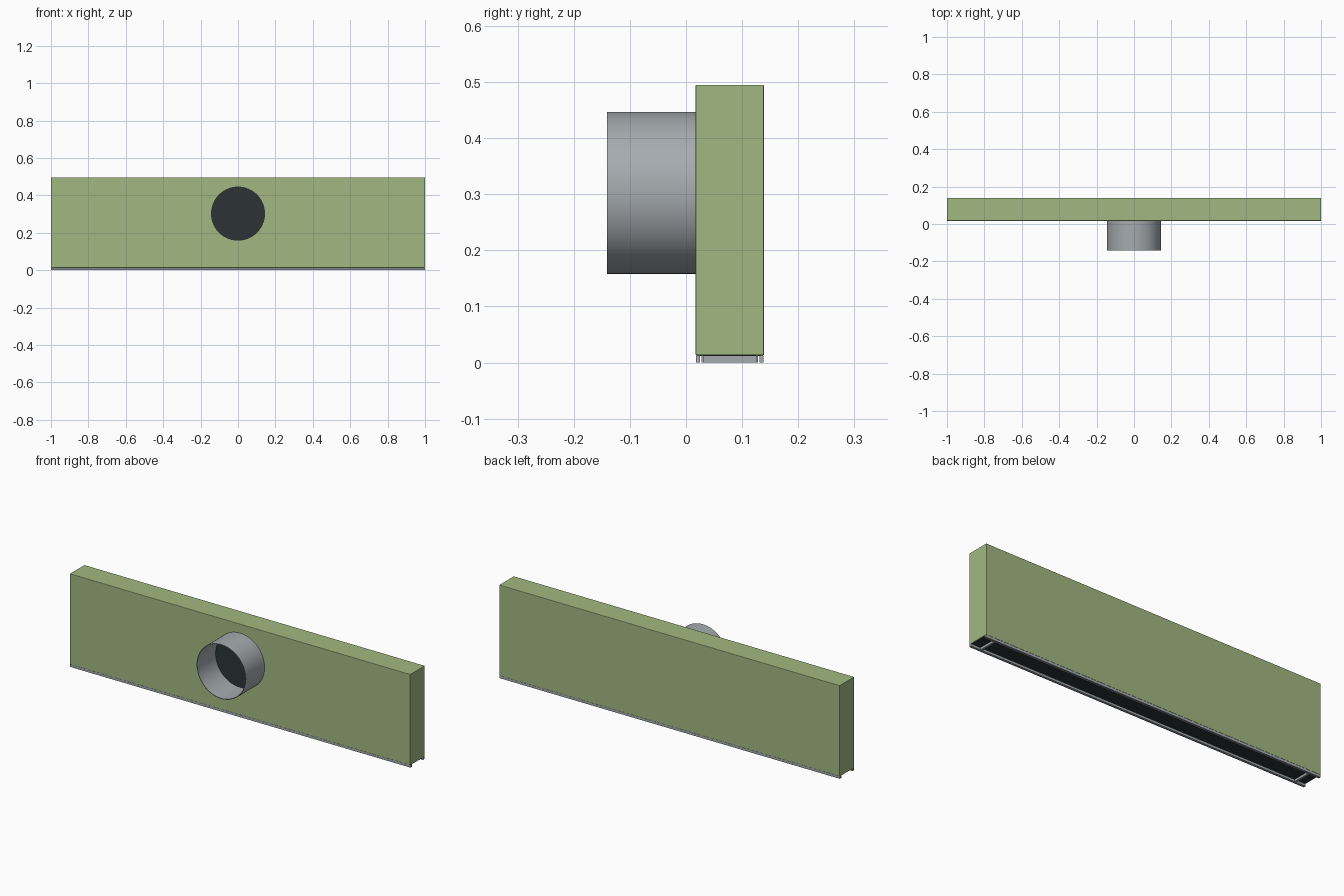
import bpy, bmesh, math

if "Cube" in bpy.data.objects:
    bpy.data.objects.remove(bpy.data.objects["Cube"])

def mat(name, rgb):
    m = bpy.data.materials.new(name)
    m.diffuse_color = (*rgb, 1)
    m.use_nodes = True
    m.node_tree.nodes["Principled BSDF"].inputs["Base Color"].default_value = m.diffuse_color
    return m

GREEN = mat("sage green", (0.36, 0.48, 0.22))
STEEL = mat("galvanised grey", (0.38, 0.41, 0.43))
DARK = mat("dark opening", (0.025, 0.033, 0.035))

def box(name, x0, x1, y0, y1, z0, z1, m, bevel=0):
    bm = bmesh.new()
    bmesh.ops.create_cube(bm, size=1)
    for v in bm.verts:
        v.co = ((x0 + x1) / 2 + v.co.x * (x1 - x0),
                (y0 + y1) / 2 + v.co.y * (y1 - y0),
                (z0 + z1) / 2 + v.co.z * (z1 - z0))
    me = bpy.data.meshes.new(name)
    bm.to_mesh(me)
    bm.free()
    ob = bpy.data.objects.new(name, me)
    bpy.context.collection.objects.link(ob)
    me.materials.append(m)
    if bevel:
        b = ob.modifiers.new("bevel", 'BEVEL')
        b.width, b.segments = bevel, 2
    return ob

Y0, Y1, YC = 0.017, 0.139, 0.078

# Plenum box
box("plenum_box", -1, 1, Y0, Y1, 0.013, 0.495, GREEN, 0.002)

# Round inlet spigot: open tube made by spinning a rectangular profile
R, WALL, ZC, SEG = 0.1445, 0.003, 0.3025, 64
bm = bmesh.new()
prof = [(R, -0.141), (R, Y0 + 0.001), (R - WALL, Y0 + 0.001), (R - WALL, -0.141)]
vs = [bm.verts.new((r, y, ZC)) for r, y in prof]
es = [bm.edges.new((vs[i], vs[(i + 1) % 4])) for i in range(4)]
bmesh.ops.spin(bm, geom=vs + es, cent=(0, 0, ZC), axis=(0, 1, 0),
               angle=2 * math.pi, steps=SEG)
bmesh.ops.remove_doubles(bm, verts=bm.verts, dist=1e-5)
bmesh.ops.recalc_face_normals(bm, faces=bm.faces)
me = bpy.data.meshes.new("inlet_spigot")
bm.to_mesh(me)
bm.free()
me.materials.append(STEEL)
spigot = bpy.data.objects.new("inlet_spigot", me)
bpy.context.collection.objects.link(spigot)
bpy.context.view_layer.objects.active = spigot
spigot.select_set(True)
bpy.ops.object.shade_smooth_by_angle(angle=math.radians(40))

# Dark opening at the back of the spigot
bpy.ops.mesh.primitive_cylinder_add(vertices=SEG, radius=R - WALL / 2, depth=0.004,
                                    location=(0, Y0 - 0.001, ZC),
                                    rotation=(math.pi / 2, 0, 0))
disc = bpy.context.object
disc.name = "inlet_opening"
disc.data.materials.append(DARK)

# Dark slot underneath
box("slot_opening", -0.998, 0.998, Y0 + 0.003, Y1 - 0.003, 0.0115, 0.0135, DARK)

# Slot frame: double-lipped rails along both sides, crossbars near the ends
for side, s in (("front", -1), ("back", 1)):
    for part, a, b in (("outer", 0.053, 0.060), ("inner", 0.047, 0.050)):
        y0, y1 = sorted((YC + s * a, YC + s * b))
        box(f"{side}_{part}_rail", -1, 1, y0, y1, 0, 0.013, STEEL)
for side, s in (("left", -1), ("right", 1)):
    x0, x1 = sorted((s * 0.934, s * 0.944))
    box(f"{side}_crossbar", x0, x1, YC - 0.047, YC + 0.047, 0, 0.013, STEEL)
